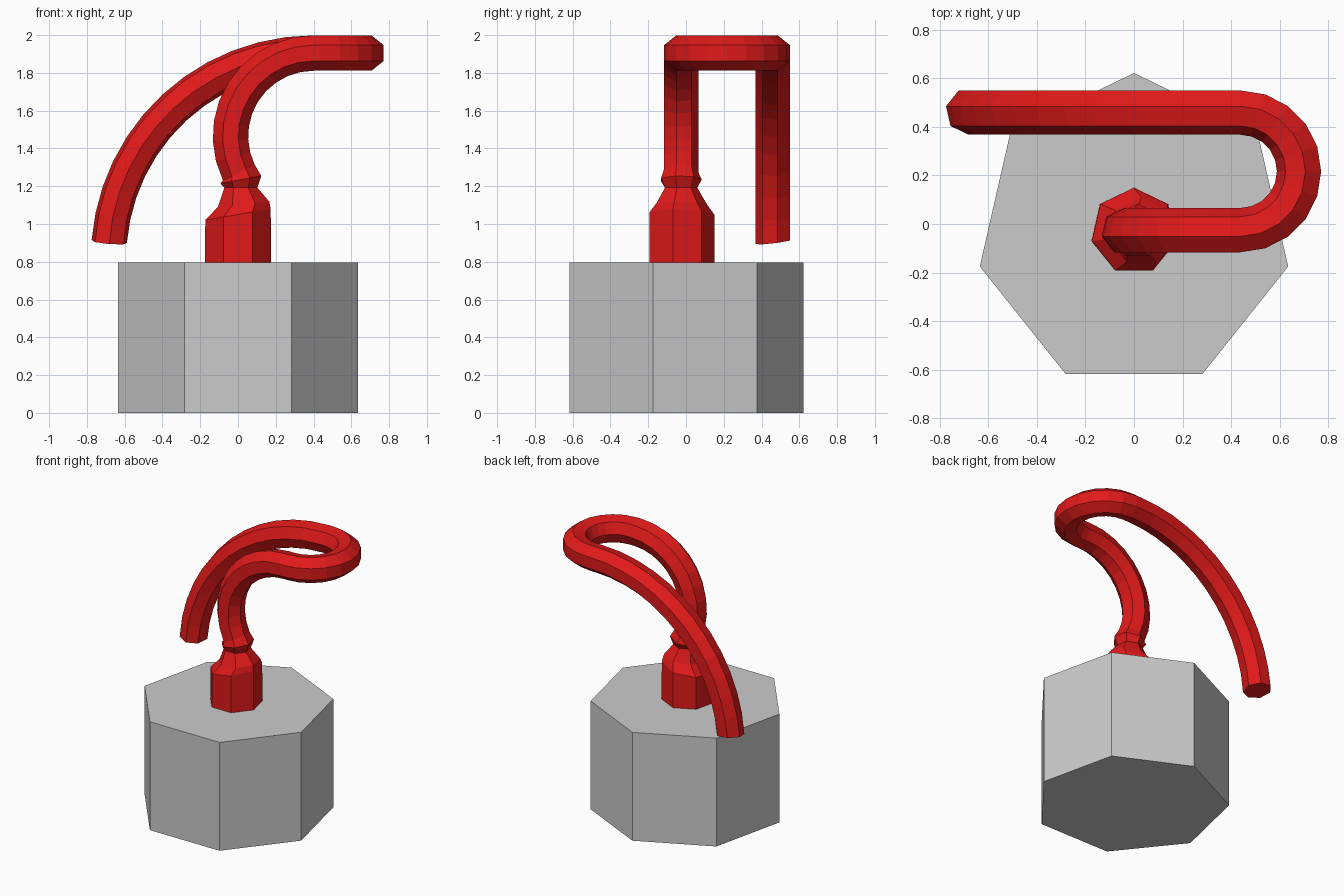
import bpy, bmesh
from math import sin, cos, pi, radians
from mathutils import Vector

if "Cube" in bpy.data.objects:
    bpy.data.objects.remove(bpy.data.objects["Cube"])

SIDES = 7
YC = -0.03          # y of the standing axis
TUBE_R = 0.096


def ring(center, tangent, inner, radius):
    """Heptagon across a path, with one corner pointing along 'inner'."""
    c, t, v = Vector(center), Vector(tangent).normalized(), Vector(inner).normalized()
    w = t.cross(v)
    return [c + radius * (cos(2 * pi * k / SIDES) * v + sin(2 * pi * k / SIDES) * w)
            for k in range(SIDES)]


def loft(name, rings, color=None):
    bm = bmesh.new()
    loops = [[bm.verts.new(p) for p in r] for r in rings]
    for a, b in zip(loops, loops[1:]):
        for i in range(SIDES):
            j = (i + 1) % SIDES
            bm.faces.new((a[i], a[j], b[j], b[i]))
    bm.faces.new(loops[0])
    bm.faces.new(loops[-1])
    bmesh.ops.recalc_face_normals(bm, faces=bm.faces)
    mesh = bpy.data.meshes.new(name)
    bm.to_mesh(mesh)
    bm.free()
    obj = bpy.data.objects.new(name, mesh)
    bpy.context.collection.objects.link(obj)
    if color:
        mat = bpy.data.materials.new(name + "_paint")
        mat.diffuse_color = color
        mat.use_nodes = True
        mat.node_tree.nodes["Principled BSDF"].inputs["Base Color"].default_value = mat.diffuse_color
        mesh.materials.append(mat)
    return obj


UP, BACK = (0, 0, 1), (0, 1, 0)

# Grey seven-sided base block
loft("base_block", [ring((0, YC, z), UP, BACK, 0.652) for z in (0, 0.795)])

# Post with tilted shoulder, neck and collar
rings = [
    ring((0, YC, 0.79), UP, BACK, 0.18),
    ring((0, YC, 1.05), (-0.17, 0, 1), BACK, 0.18),
    ring((0.03, YC, 1.105), (-0.1, 0, 1), BACK, 0.14),
    ring((0.015, YC, 1.192), UP, BACK, 0.09),
    ring((0.015, YC, 1.235), (-0.18, 0, 1), BACK, 0.113),
]

# Rising bend from the collar to horizontal
r = 0.44
for i in range(11):
    a = radians(206 - 116 * i / 10)
    rings.append(ring((0.4 + r * cos(a), YC, 1.465 + r * sin(a)),
                      (sin(a), 0, -cos(a)), BACK, TUBE_R))

# Flat U-turn
r, cx, cy, z = 0.247, 0.438, 0.217, 1.905
for i in range(11):
    a = radians(-90 + 180 * i / 10)
    rings.append(ring((cx + r * cos(a), cy + r * sin(a), z),
                      (-sin(a), cos(a), 0), (-cos(a), -sin(a), 0), TUBE_R))

# Long drooping end
r = 1.085
for i in range(13):
    a = radians(90 + 85.5 * i / 12)
    rings.append(ring((0.4 + r * cos(a), 0.464, 0.82 + r * sin(a)),
                      (-sin(a), 0, cos(a)), (0, -1, 0), TUBE_R))
for p in rings[-1]:
    p.z += 0.12 * (p.y - 0.464)

loft("bent_tube", rings, (0.75, 0.01, 0.01, 1))
